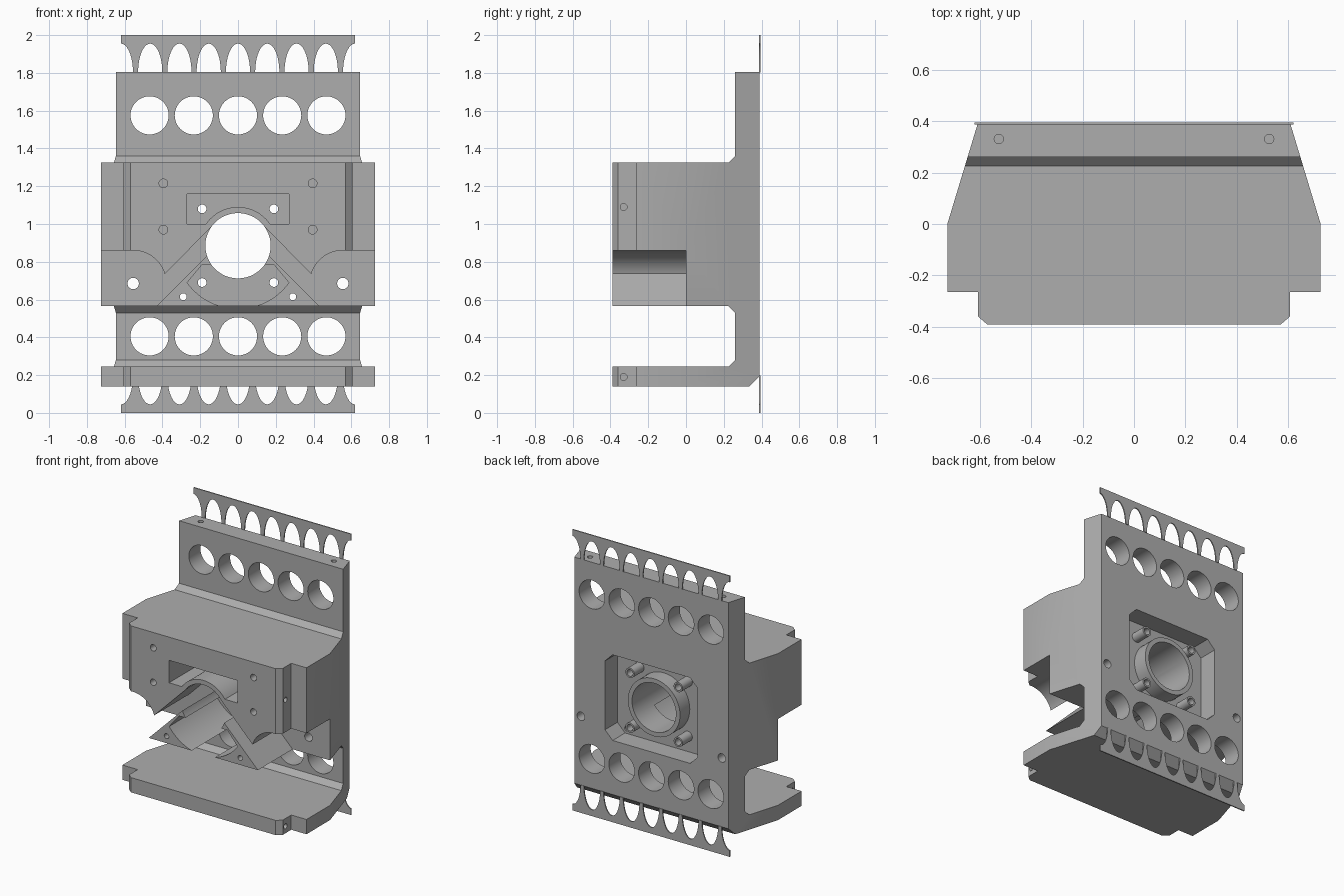
import bpy, bmesh, math
from math import cos, sin, radians
from mathutils import Vector

cube = bpy.data.objects.get("Cube")
if cube:
    bpy.data.objects.remove(cube, do_unlink=True)

grey = bpy.data.materials.new("mid grey")
grey.use_nodes = True
COLOUR = (0.42, 0.42, 0.42, 1)
grey.diffuse_color = COLOUR
grey.node_tree.nodes["Principled BSDF"].inputs["Base Color"].default_value = COLOUR


def arc(cx, cz, rx, rz, a0, a1, n=24):
    """Points along an elliptical arc, angles in degrees."""
    steps = [radians(a0 + (a1 - a0) * i / n) for i in range(n + 1)]
    return [(cx + rx * cos(a), cz + rz * sin(a)) for a in steps]


def circle(cx, cz, r, rz=None):
    return arc(cx, cz, r, rz or r, 0, 360, 48)[:-1]


def mirrored(points):
    return [(-x, z) for x, z in points]


def prism(name, loops, axis, lo, hi):
    """Extrude closed outlines along an axis; outlines must not touch."""
    place = {"x": lambda a, b, t: (t, a, b),
             "y": lambda a, b, t: (a, t, b),
             "z": lambda a, b, t: (a, b, t)}[axis]
    bm = bmesh.new()
    for loop in loops:
        face = bm.faces.new([bm.verts.new(place(a, b, lo)) for a, b in loop])
        out = bmesh.ops.extrude_face_region(bm, geom=[face])
        verts = [v for v in out["geom"] if isinstance(v, bmesh.types.BMVert)]
        bmesh.ops.translate(bm, verts=verts, vec=Vector(place(0, 0, hi - lo)))
    bmesh.ops.recalc_face_normals(bm, faces=bm.faces)
    mesh = bpy.data.meshes.new(name)
    bm.to_mesh(mesh)
    bm.free()
    mesh.materials.append(grey)
    obj = bpy.data.objects.new(name, mesh)
    bpy.context.collection.objects.link(obj)
    return obj


def combine(obj, tool, operation="DIFFERENCE"):
    """Apply a boolean and delete the tool."""
    mod = obj.modifiers.new("cut", "BOOLEAN")
    mod.object, mod.operation, mod.solver = tool, operation, "EXACT"
    bpy.context.view_layer.update()
    graph = bpy.context.evaluated_depsgraph_get()
    mesh = bpy.data.meshes.new_from_object(obj.evaluated_get(graph))
    obj.modifiers.clear()
    obj.data = mesh
    bpy.data.objects.remove(tool, do_unlink=True)


HUB = 0.885      # height of the main bore
BACK = 0.39

# Side profile: back plate, thick middle block and bottom shelf
profile = [(BACK, 0.195), (BACK, 1.805), (0.26, 1.805), (0.26, 1.36), (0.225, 1.325),
           (-BACK, 1.325), (-BACK, 0.565), (0.225, 0.565), (0.26, 0.53),
           (0.26, 0.28), (0.225, 0.245), (-BACK, 0.245), (-BACK, 0.14), (0.335, 0.14)]
body = prism("carriage_body", [profile], "x", -1, 1)

# Plan outline: tapered back and stepped, chamfered front corners
half = [(0.57, -0.39), (0.605, -0.36), (0.605, -0.265), (0.725, -0.265),
        (0.725, 0), (0.607, 0.39)]
# overshoot front and back so the profile alone sets those faces
half[0:1] = [(0.535, -0.42)]
half[-1] = (0.598, 0.42)
combine(body, prism("plan", [half + mirrored(half)[::-1]], "z", -1, 3), "INTERSECT")

# Lower front of the block: rounded corners and sloped slots above two wedges
side = ([(0.8, 0.86)] + arc(0.555, 0.685, 0.175, 0.175, 90, 163) +
        [(0.122, 1.003), (0.02, 1.003), (0.02, 0.975), (0.445, 0.55), (0.8, 0.55)])
combine(body, prism("slots", [side, mirrored(side)], "y", -1, 0))

# Front screw pockets above and below the bore
upper = [(-0.27, 1.0), (-0.27, 1.16), (0.27, 1.16), (0.27, 1.0)] + \
    arc(0, HUB, 0.205, 0.205, 34.1, 145.9)
lower = [(-0.19, 0.785)] + arc(0, HUB, 0.333, 0.333, 216, 324) + [(0.19, 0.785)]
combine(body, prism("pockets", [upper, lower], "y", -1, 0.15))

# Rear motor pocket with cut corners
w, h, c = 0.365, 0.305, 0.06
corner = [(w, HUB - h + c), (w, HUB + h - c), (w - c, HUB + h)]
motor = corner + mirrored(corner)[::-1] + [(-w, HUB - h + c), (c - w, HUB - h), (w - c, HUB - h)]
combine(body, prism("motor_pocket", [motor], "y", 0.25, 1))

# Collar and screw posts inside the pocket
screws = [(x, HUB + z) for x in (-0.19, 0.19) for z in (-0.195, 0.195)]
posts = [circle(x, z, 0.035) for x, z in screws] + [circle(0, HUB, 0.205)]
combine(body, prism("posts", posts, "y", 0.2, 0.36), "UNION")

# Through holes: bore, screws, mounting holes and the two rows of round windows
holes = [circle(0, HUB, 0.173)] + [circle(x, z, 0.023) for x, z in screws]
for s in (-1, 1):
    holes += [circle(s * 0.555, 0.685, 0.03), circle(s * 0.29, 0.615, 0.018)]
for z in (0.405, 1.575):
    holes += [circle(0.234 * i, z, 0.101) for i in range(-2, 3)]
combine(body, prism("holes", holes, "y", -1, 1))

# Blind holes in the front, top and sides
front = [circle(s * 0.395, z, 0.023) for s in (-1, 1) for z in (0.97, 1.215)]
combine(body, prism("front_holes", front, "y", -1, -0.25))
top = [circle(s * 0.525, 0.33, 0.018) for s in (-1, 1)]
combine(body, prism("top_holes", top, "z", 1.69, 2))
sides = [circle(-0.33, z, 0.018) for z in (0.19, 1.09)]
for s in (-1, 1):
    combine(body, prism("side_holes", sides, "x", *sorted((s * 0.5, s * 0.8))))


# Thin scalloped strips above and below the back plate
def strip(name, z_edge, z_plate):
    box = [(-0.62, z_edge), (0.62, z_edge), (0.62, z_plate), (-0.62, z_plate)]
    obj = prism(name, [box], "y", 0.386, 0.394)
    scallops = [circle(0.155 * i, z_plate, 0.064, 0.152) for i in range(-4, 5)]
    combine(obj, prism("scallops", scallops, "y", 0, 1))
    return obj


parts = [body, strip("top_strip", 2.0, 1.803), strip("bottom_strip", 0.0, 0.197)]

for obj in parts:
    bpy.ops.object.select_all(action="DESELECT")
    obj.select_set(True)
    bpy.context.view_layer.objects.active = obj
    bpy.ops.object.shade_smooth_by_angle(angle=radians(25))
